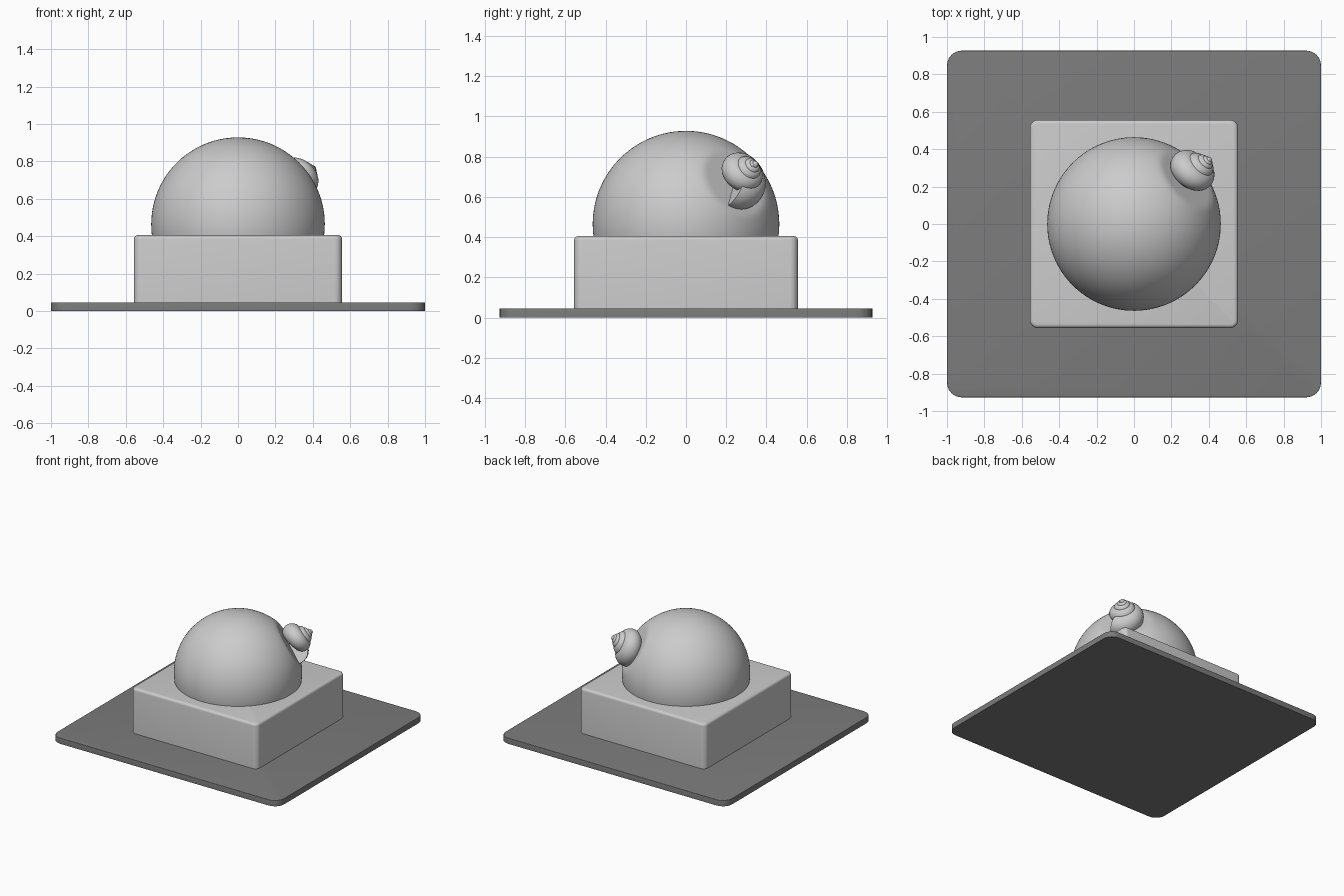
import bpy, bmesh, math
from mathutils import Vector

if "Cube" in bpy.data.objects:
    bpy.data.objects.remove(bpy.data.objects["Cube"])

SPHERE_R = 0.464
CENTRE = Vector((0, 0, 0.464))
AXIS = Vector((0.66, 0.565, 0.49)).normalized()   # spire direction
ROT = AXIS.to_track_quat('Z', 'Y')


def make_object(name, bm, angle=35):
    mesh = bpy.data.meshes.new(name)
    bmesh.ops.recalc_face_normals(bm, faces=bm.faces)
    bm.to_mesh(mesh)
    bm.free()
    obj = bpy.data.objects.new(name, mesh)
    bpy.context.collection.objects.link(obj)
    bpy.ops.object.select_all(action='DESELECT')
    obj.select_set(True)
    bpy.context.view_layer.objects.active = obj
    bpy.ops.object.shade_smooth_by_angle(angle=math.radians(angle))
    return obj


def rounded_box(name, sx, sy, z0, z1, corner, edge):
    bm = bmesh.new()
    bmesh.ops.create_cube(bm, size=1)
    for v in bm.verts:
        v.co = Vector((v.co.x * sx, v.co.y * sy, z0 + (v.co.z + 0.5) * (z1 - z0)))
    upright = [e for e in bm.edges if abs(e.verts[0].co.z - e.verts[1].co.z) > 1e-4]
    bmesh.ops.bevel(bm, geom=upright, offset=corner, segments=6,
                    profile=0.5, affect='EDGES')
    rim = [e for e in bm.edges if all(v.co.z > z1 - 1e-4 for v in e.verts)]
    bmesh.ops.bevel(bm, geom=rim, offset=edge, segments=4,
                    profile=0.5, affect='EDGES')
    return make_object(name, bm)


# Dark base plate and the block on it
plate = rounded_box("base_plate", 2.0, 1.854, 0.0, 0.046, 0.08, 0.004)
dark = bpy.data.materials.new("dark_grey")
dark.diffuse_color = (0.2, 0.2, 0.2, 1)
dark.use_nodes = True
dark.node_tree.nodes["Principled BSDF"].inputs["Base Color"].default_value = dark.diffuse_color
plate.data.materials.append(dark)
rounded_box("block", 1.112, 1.112, 0.04, 0.405, 0.04, 0.02)

# Round shell body, flattened slightly around the spire
bm = bmesh.new()
bmesh.ops.create_uvsphere(bm, u_segments=96, v_segments=64, radius=SPHERE_R)
for v in bm.verts:
    v.co.z = min(v.co.z, 0.425)
    v.co = ROT @ v.co + CENTRE
make_object("shell_body", bm, 60)

# Spire: tapering tube wound around the axis up to a blunt tip
bm = bmesh.new()
TURNS, STEPS, SIDES = 3.6, 48, 24
START = -0.35
rings = []
for i in range(int((TURNS - START) * STEPS) + 1):
    n = START + i / STEPS
    scale = 0.62 ** n
    outer = 0.14 * scale
    tube = outer * 0.55
    height = 0.627 - 0.157 * scale
    turn = Vector((math.cos(n * math.tau), math.sin(n * math.tau), 0))
    ring = []
    for j in range(SIDES):
        a = j * math.tau / SIDES
        p = turn * (outer - tube + tube * math.cos(a))
        p.z = height + tube * math.sin(a)
        ring.append(bm.verts.new(ROT @ p + CENTRE))
    rings.append(ring)
for a, b in zip(rings, rings[1:]):
    for j in range(SIDES):
        k = (j + 1) % SIDES
        bm.faces.new((a[j], a[k], b[k], b[j]))
bm.faces.new(rings[0])
bm.faces.new(rings[-1])
make_object("shell_spire", bm, 60)

# Rounded tip closing the spire
bm = bmesh.new()
bmesh.ops.create_uvsphere(bm, u_segments=24, v_segments=16, radius=0.018)
for v in bm.verts:
    v.co = ROT @ (v.co + Vector((0, 0, 0.603))) + CENTRE
make_object("spire_tip", bm, 60)
